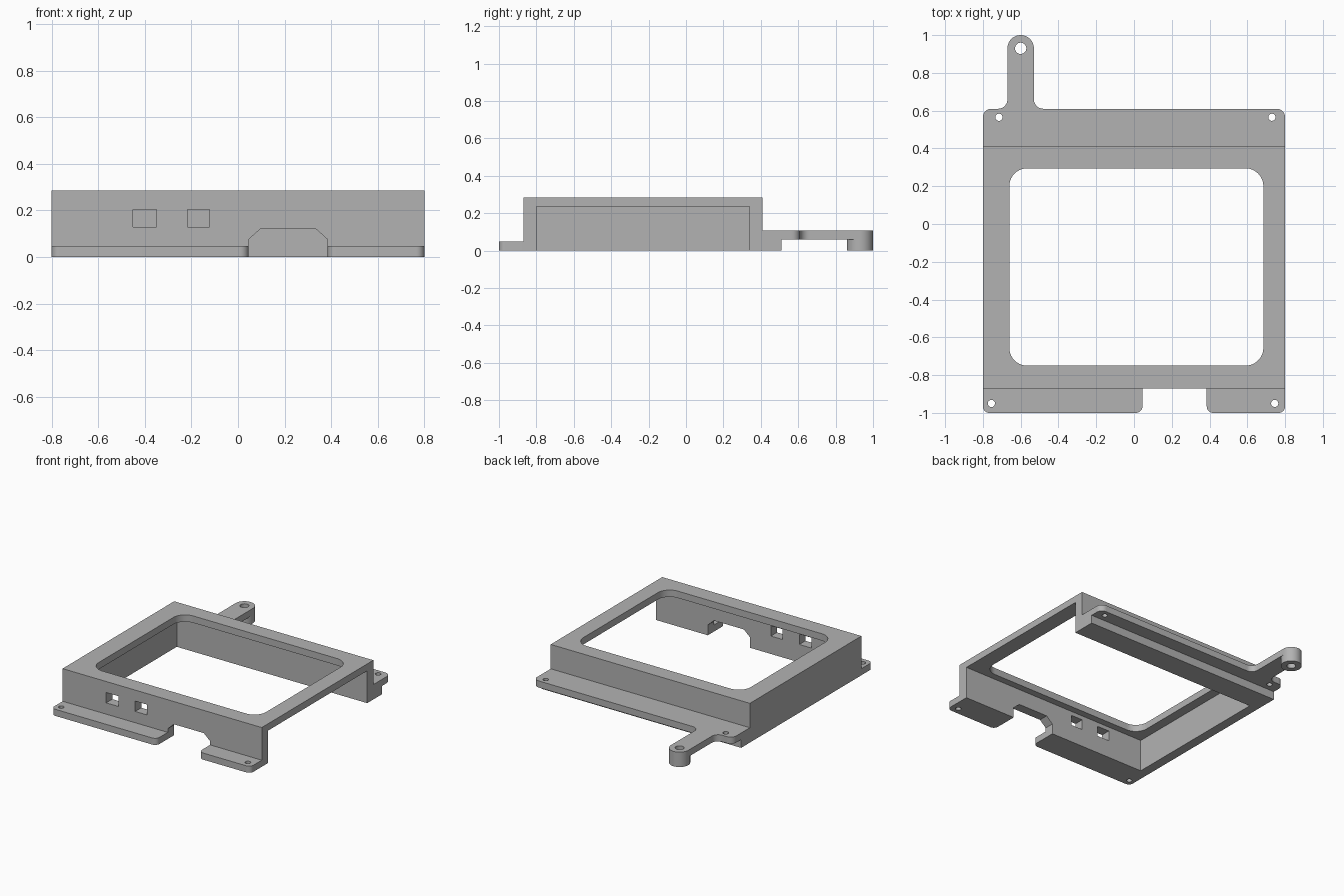
import bpy, bmesh, math
from mathutils import Vector

if "Cube" in bpy.data.objects:
    bpy.data.objects.remove(bpy.data.objects["Cube"], do_unlink=True)

grey = bpy.data.materials.new("matte grey")
grey.use_nodes = True
COLOUR = (0.45, 0.45, 0.45, 1)
grey.diffuse_color = COLOUR
grey.node_tree.nodes["Principled BSDF"].inputs["Base Color"].default_value = COLOUR


def rounded(corners, steps=10):
    """Outline from (u, v, radius) corners, each filleted by an arc."""
    pts = []
    for i, (u, v, r) in enumerate(corners):
        p = Vector((u, v))
        if r == 0:
            pts.append(p)
            continue
        a = (Vector(corners[i - 1][:2]) - p).normalized()
        b = (Vector(corners[(i + 1) % len(corners)][:2]) - p).normalized()
        half = a.angle(b) / 2
        centre = p + (a + b).normalized() * (r / math.sin(half))
        start = p + a * (r / math.tan(half)) - centre
        end = p + b * (r / math.tan(half)) - centre
        turn = math.atan2(start.x * end.y - start.y * end.x, start.dot(end))
        for k in range(steps + 1):
            t = turn * k / steps
            c, s = math.cos(t), math.sin(t)
            pts.append(centre + Vector((start.x * c - start.y * s, start.x * s + start.y * c)))
    return pts


def rect(u0, u1, v0, v1, radii=(0, 0, 0, 0)):
    return rounded([(u0, v0, radii[0]), (u1, v0, radii[1]), (u1, v1, radii[2]), (u0, v1, radii[3])])


def circle(u, v, r, n=32):
    return [Vector((u + r * math.cos(k * math.tau / n), v + r * math.sin(k * math.tau / n))) for k in range(n)]


def prism(name, outline, lo, hi, axis="z"):
    """Extrude an outline along z, or an x-z outline along y."""
    bm = bmesh.new()
    place = (lambda p: (p.x, p.y, lo)) if axis == "z" else (lambda p: (p.x, lo, p.y))
    face = bm.faces.new([bm.verts.new(place(p)) for p in outline])
    out = bmesh.ops.extrude_face_region(bm, geom=[face])
    move = Vector((0, 0, hi - lo)) if axis == "z" else Vector((0, hi - lo, 0))
    bmesh.ops.translate(bm, vec=move, verts=[g for g in out["geom"] if isinstance(g, bmesh.types.BMVert)])
    bmesh.ops.remove_doubles(bm, verts=bm.verts, dist=0.0005)
    bmesh.ops.recalc_face_normals(bm, faces=bm.faces)
    mesh = bpy.data.meshes.new(name)
    bm.to_mesh(mesh)
    bm.free()
    mesh.materials.append(grey)
    obj = bpy.data.objects.new(name, mesh)
    bpy.context.collection.objects.link(obj)
    return obj


def finish(obj, cutters=()):
    """Subtract the cutters, then smooth only the rounded surfaces."""
    for c in cutters:
        c.hide_render = True
        mod = obj.modifiers.new("cut", "BOOLEAN")
        mod.operation, mod.solver, mod.object = "DIFFERENCE", "EXACT", c
    graph = bpy.context.evaluated_depsgraph_get()
    obj.data = bpy.data.meshes.new_from_object(obj.evaluated_get(graph))
    obj.modifiers.clear()
    for c in cutters:
        bpy.data.objects.remove(c, do_unlink=True)
    bpy.ops.object.select_all(action="DESELECT")
    obj.select_set(True)
    bpy.context.view_layer.objects.active = obj
    bpy.ops.object.shade_smooth_by_angle(angle=math.radians(30))


def hole(x, y, r):
    return prism("hole_cutter", circle(x, y, r), -0.1, 0.3)


# Main cover: hollow, open below and on its left side
cover = prism("cover_frame", rect(-0.8, 0.8, -0.87, 0.41), 0, 0.285)
notch = [Vector(p) for p in ((0.045, -0.1), (0.385, -0.1), (0.385, 0.075),
                             (0.335, 0.12), (0.095, 0.12), (0.045, 0.075))]
finish(cover, [
    prism("cavity_cutter", rect(-0.73, 0.9, -0.80, 0.34), -0.1, 0.235),
    prism("opening_cutter", rect(-0.66, 0.685, -0.75, 0.295, (0.095,) * 4), 0.2, 0.4),
    prism("notch_cutter", notch, -0.95, -0.76, "y"),
    prism("port_cutter", rect(-0.45, -0.35, 0.13, 0.205), -0.95, -0.76, "y"),
    prism("port_cutter", rect(-0.217, -0.122, 0.13, 0.205), -0.95, -0.76, "y"),
])

# Front mounting flanges
for name, x0, x1, hx in (("front_right_flange", -0.8, 0.045, -0.755),
                         ("front_left_flange", 0.385, 0.8, 0.745)):
    flange = prism(name, rect(x0, x1, -1, -0.87, (0.035, 0.035, 0, 0)), 0, 0.048)
    finish(flange, [hole(hx, -0.95, 0.019)])

# Rear flange with its arm, relieved underneath behind the wall
rear = prism("rear_flange", rounded([
    (-0.8, 0.41, 0), (0.8, 0.41, 0), (0.8, 0.61, 0.045),
    (-0.53, 0.61, 0.05), (-0.53, 1, 0.0699), (-0.67, 1, 0.0699),
    (-0.67, 0.61, 0.05), (-0.8, 0.61, 0.045)]), 0, 0.108)
finish(rear, [
    prism("relief_cutter", rect(-0.9, 0.9, 0.51, 1.1), -0.1, 0.06),
    hole(-0.715, 0.565, 0.019), hole(0.73, 0.565, 0.019), hole(-0.6, 0.93, 0.03),
])

# Round foot under the end of the arm
foot = prism("arm_foot", circle(-0.6, 0.93, 0.07, 40), 0, 0.06)
finish(foot, [hole(-0.6, 0.93, 0.03)])
